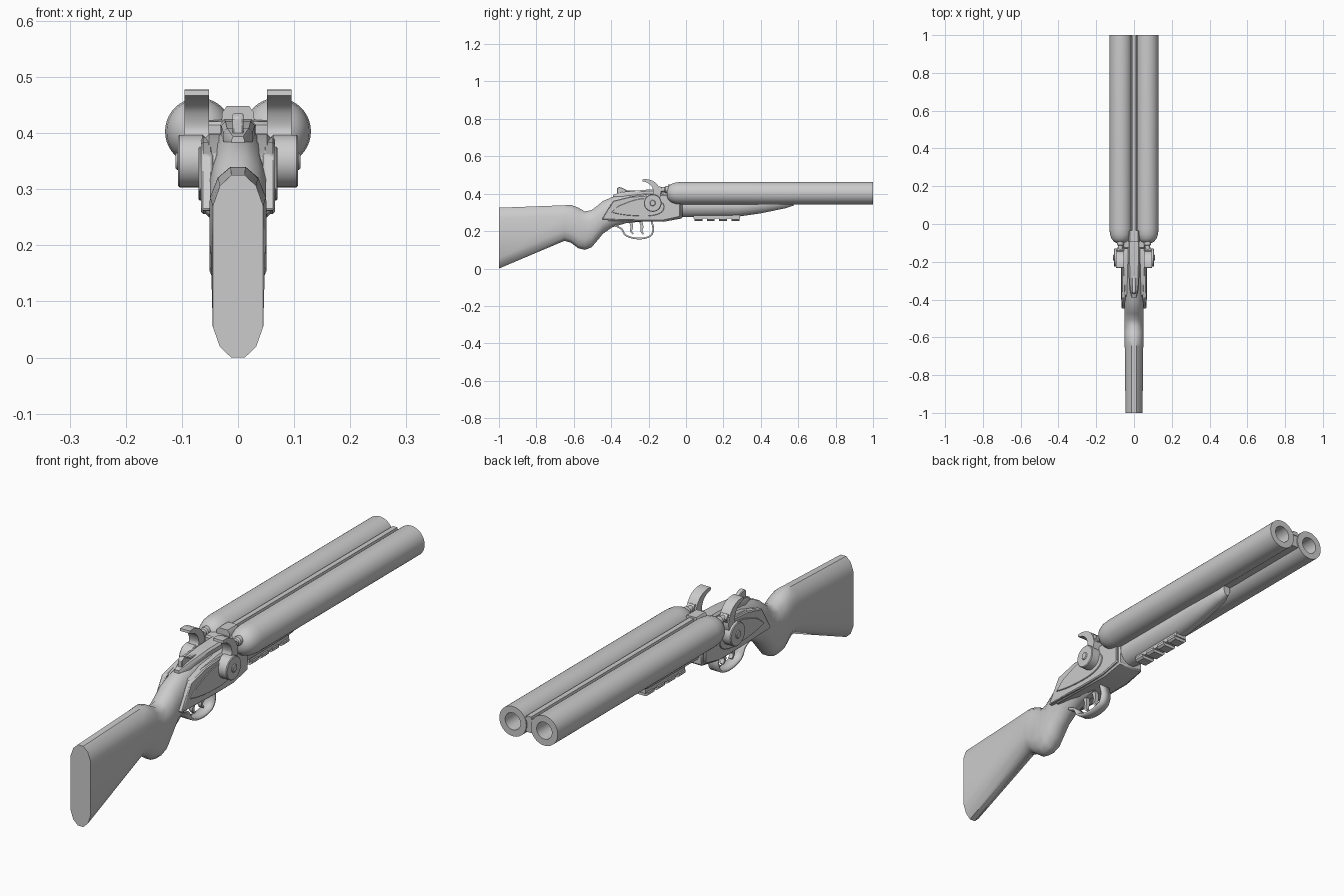
import bpy, bmesh, math
from mathutils import Vector

if "Cube" in bpy.data.objects:
    bpy.data.objects.remove(bpy.data.objects["Cube"], do_unlink=True)

grey = bpy.data.materials.new("plain grey")
grey.use_nodes = True
grey.diffuse_color = (0.6, 0.6, 0.6, 1)
grey.node_tree.nodes["Principled BSDF"].inputs["Base Color"].default_value = (0.6, 0.6, 0.6, 1)


def finish(name, bm, angle=35, bevel=0.0, thickness=0.0):
    bmesh.ops.recalc_face_normals(bm, faces=bm.faces)
    mesh = bpy.data.meshes.new(name)
    bm.to_mesh(mesh)
    bm.free()
    mesh.materials.append(grey)
    obj = bpy.data.objects.new(name, mesh)
    bpy.context.collection.objects.link(obj)
    if thickness:
        mod = obj.modifiers.new("Thickness", "SOLIDIFY")
        mod.thickness, mod.offset = thickness, 0
    if bevel:
        mod = obj.modifiers.new("Bevel", "BEVEL")
        mod.width, mod.segments, mod.limit_method = bevel, 1, "ANGLE"
    bpy.ops.object.select_all(action="DESELECT")
    obj.select_set(True)
    bpy.context.view_layer.objects.active = obj
    bpy.ops.object.shade_smooth_by_angle(angle=math.radians(angle))
    return obj


def loft(name, rings, **style):
    """Skin a row of equal point rings and cap both ends."""
    bm = bmesh.new()
    rows = [[bm.verts.new(p) for p in ring] for ring in rings]
    n = len(rows[0])
    for a, b in zip(rows, rows[1:]):
        for i in range(n):
            j = (i + 1) % n
            bm.faces.new((a[i], a[j], b[j], b[i]))
    bm.faces.new(rows[0])
    bm.faces.new(rows[-1])
    return finish(name, bm, **style)


def lathe(name, profile, x, z, sides=32):
    """Turn (radius, y) pairs around an axis along y."""
    turn = [math.tau * i / sides for i in range(sides)]
    return loft(name, [[(x + r * math.cos(t), y, z + r * math.sin(t)) for t in turn]
                       for r, y in profile])


def disc(name, x0, x1, y, z, r, sides=28):
    turn = [math.tau * i / sides for i in range(sides)]
    return loft(name, [[(x, y + r * math.cos(t), z + r * math.sin(t)) for t in turn]
                       for x in (x0, x1)], bevel=0.003)


def side_prism(name, points, x0, x1, **style):
    """Extrude a (y, z) outline across x."""
    return loft(name, [[(x, y, z) for y, z in points] for x in (x0, x1)], **style)


def long_prism(name, points, y0, y1, **style):
    """Extrude a half (x, z) outline, mirrored, along y."""
    full = points + [(-x, z) for x, z in reversed(points)]
    return loft(name, [[(x, y, z) for x, z in full] for y in (y0, y1)], **style)


def body_ring(y, low, high, w):
    """Slab section with rounded top and bottom."""
    c = min(0.055, (high - low) * 0.4)
    half = [(0.27, 0), (0.72, 0.35), (1, 1)]
    right = [(w * k, low + c * d) for k, d in half]
    right += [(w * k, high - c * d) for k, d in reversed(half)]
    return [(x, y, z) for x, z in right] + [(-x, y, z) for x, z in reversed(right)]


def smooth_path(pts, steps=5):
    """Catmull-Rom curve through (y, z) points."""
    v = [Vector(p) for p in [pts[0]] + pts + [pts[-1]]]
    out = []
    for a, b, c, d in zip(v, v[1:], v[2:], v[3:]):
        for s in range(steps):
            t = s / steps
            out.append(0.5 * (2 * b + (c - a) * t + (2 * a - 5 * b + 4 * c - d) * t * t
                              + (3 * b - a - 3 * c + d) * t ** 3))
    return out + [v[-1]]


def strip(name, pts, x0, x1, thickness):
    """Bent band following a (y, z) path."""
    bm = bmesh.new()
    rows = [[bm.verts.new((x, p[0], p[1])) for x in (x0, x1)] for p in smooth_path(pts)]
    for a, b in zip(rows, rows[1:]):
        bm.faces.new((a[0], a[1], b[1], b[0]))
    return finish(name, bm, thickness=thickness)


def horn(name, pts, x0, x1, widths):
    """Tapering curved arm following a (y, z) path."""
    path = smooth_path(pts)
    rings = []
    for i, p in enumerate(path):
        d = (path[min(i + 1, len(path) - 1)] - path[max(i - 1, 0)]).normalized()
        t = i / (len(path) - 1)
        side = Vector((-d.y, d.x)) * (widths[0] + (widths[1] - widths[0]) * t) / 2
        a, b = p + side, p - side
        rings.append([(x0, *a), (x1, *a), (x1, *b), (x0, *b)])
    return loft(name, rings)


# Stock, grip and wrist as one sculpted body: y, bottom, top, half width
stock = [(-1, 0, 0.325, 0.045), (-0.65, 0.148, 0.338, 0.049), (-0.615, 0.138, 0.34, 0.05),
         (-0.575, 0.108, 0.325, 0.051), (-0.54, 0.1, 0.305, 0.051), (-0.505, 0.113, 0.312, 0.051),
         (-0.475, 0.148, 0.335, 0.05), (-0.445, 0.185, 0.36, 0.05), (-0.395, 0.22, 0.382, 0.05),
         (-0.32, 0.243, 0.4, 0.05), (-0.22, 0.252, 0.413, 0.05), (-0.1, 0.255, 0.415, 0.05)]
loft("stock", [body_ring(*s) for s in stock], angle=40)

# Receiver block, with raised plates on both sides
side_prism("receiver", [(-0.42, 0.255), (-0.12, 0.25), (-0.02, 0.268), (-0.02, 0.375), (-0.1, 0.4),
                        (-0.2, 0.398), (-0.3, 0.385), (-0.38, 0.362)], -0.058, 0.058, bevel=0.006)
side_prism("receiver_face", [(-0.13, 0.3), (-0.07, 0.3), (-0.07, 0.425), (-0.13, 0.42)],
           -0.06, 0.06, bevel=0.006)
for s, side in ((1, "left"), (-1, "right")):
    side_prism(side + "_side_plate", [(-0.45, 0.262), (-0.25, 0.256), (-0.12, 0.256), (-0.03, 0.276),
               (-0.03, 0.36), (-0.1, 0.394), (-0.2, 0.392), (-0.3, 0.384), (-0.39, 0.362)],
               s * 0.045, s * 0.066, bevel=0.004)
    inlay = [(-0.4, 0.3), (-0.32, 0.285), (-0.2, 0.28), (-0.13, 0.3), (-0.12, 0.345),
             (-0.18, 0.375), (-0.27, 0.368), (-0.36, 0.335)]
    side_prism(side + "_lock_inlay", [tuple(p) for p in smooth_path(inlay, 3)],
               s * 0.06, s * 0.07, bevel=0.002)

    # Hammer with pivot disc, curved spur and firing pin
    disc(side + "_hammer_pivot", s * 0.06, s * 0.107, -0.178, 0.35, 0.047)
    disc(side + "_pivot_screw", s * 0.1, s * 0.111, -0.178, 0.35, 0.016, 16)
    horn(side + "_hammer", [(-0.17, 0.36), (-0.155, 0.405), (-0.17, 0.445), (-0.2, 0.466),
                            (-0.232, 0.472)], s * 0.052, s * 0.095, (0.05, 0.01))
    side_prism(side + "_hammer_nose", [(-0.17, 0.395), (-0.14, 0.4), (-0.125, 0.425), (-0.14, 0.44),
                                       (-0.17, 0.425)], s * 0.058, s * 0.09)
    lathe(side + "_firing_pin", [(0.013, -0.15), (0.013, -0.115), (0.018, -0.11), (0.018, -0.06)],
          s * 0.072, 0.422, 16)

    # Barrel with domed breech and hollow bore
    lathe(side + "_barrel", [(0.018, -0.102), (0.036, -0.094), (0.049, -0.078), (0.057, -0.055),
                             (0.06, -0.025), (0.06, 1), (0.034, 1), (0.034, 0.3)], s * 0.07, 0.403, 40)

# Web and sighting rib between the barrels
long_prism("barrel_web", [(0.03, 0.375), (0.012, 0.39), (0.012, 0.412), (0.03, 0.428)], -0.06, 0.995)
long_prism("top_rib", [(0.027, 0.424), (0.027, 0.432), (0.012, 0.432), (0.01, 0.441)], -0.05, 0.998)
long_prism("rear_sight_block", [(0.03, 0.415), (0.028, 0.437), (0.02, 0.448)], -0.095, -0.035)

# Opening lever on top of the receiver
loft("lever_base", [[(x, y, z + h) for x, h in
     ((w, 0), (w, 0.016), (w * 0.75, 0.024), (-w * 0.75, 0.024), (-w, 0.016), (-w, 0))]
     for y, z, w in ((-0.39, 0.37, 0.012), (-0.34, 0.385, 0.026), (-0.22, 0.397, 0.03),
                     (-0.09, 0.4, 0.033))])
side_prism("lever_thumb_piece", [(-0.37, 0.39), (-0.37, 0.428), (-0.358, 0.436), (-0.342, 0.432),
                                 (-0.315, 0.418), (-0.27, 0.416), (-0.27, 0.4)],
           -0.01, 0.01, bevel=0.003)

# Fore-end under the barrels
forend = [(-0.03, 0.276, 0.385, 0.052), (0.28, 0.278, 0.385, 0.05), (0.4, 0.295, 0.385, 0.045),
          (0.53, 0.322, 0.385, 0.034), (0.575, 0.336, 0.385, 0.015)]
loft("fore_end", [body_ring(*s) for s in forend], angle=40)

# Accessory rail with four teeth
long_prism("rail_base", [(0.024, 0.267), (0.024, 0.29)], 0.04, 0.29)
for i in range(4):
    y = 0.045 + i * 0.066
    long_prism("rail_tooth_%d" % (i + 1), [(0.022, 0.255), (0.03, 0.262), (0.03, 0.272)], y, y + 0.042)

# Trigger guard and two triggers
strip("trigger_guard", [(-0.38, 0.23), (-0.345, 0.212), (-0.325, 0.18), (-0.285, 0.164), (-0.235, 0.161),
                        (-0.19, 0.175), (-0.175, 0.21), (-0.185, 0.255)], -0.022, 0.022, 0.009)
for name, y in (("rear_trigger", -0.3), ("front_trigger", -0.245)):
    horn(name, [(y, 0.26), (y + 0.01, 0.225), (y + 0.006, 0.2), (y + 0.018, 0.184)],
         -0.008, 0.008, (0.018, 0.007))
